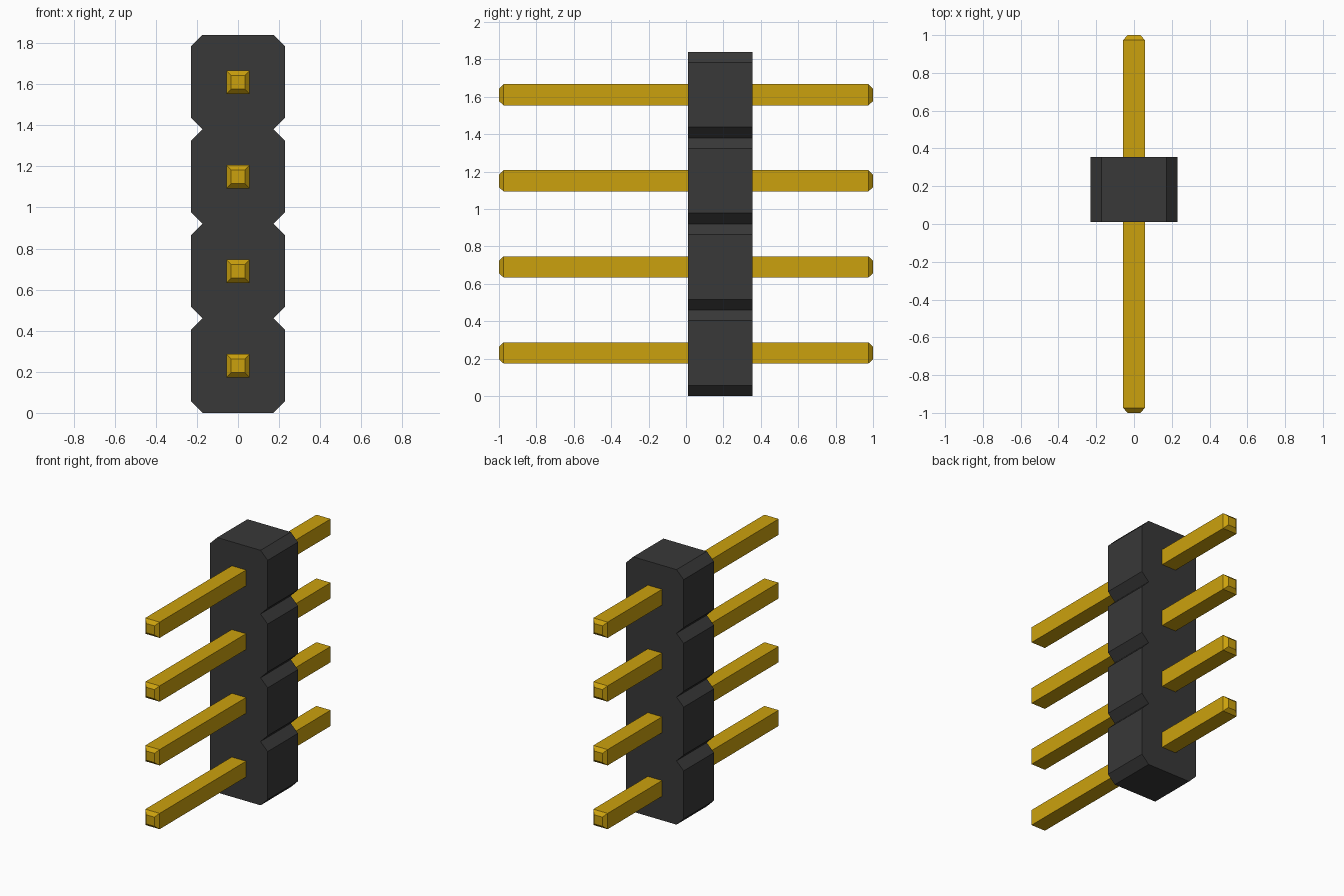
import bpy
import bmesh

old = bpy.data.objects.get("Cube")
if old:
    bpy.data.objects.remove(old, do_unlink=True)

COUNT, PITCH = 4, 0.46
HALF, CUT = 0.23, 0.057        # housing half width and corner chamfer
BACK, FRONT = 0.355, 0.01      # housing depth range
PIN, TIP, TAPER = 0.057, 0.033, 0.025


def make_material(name, colour):
    mat = bpy.data.materials.new(name)
    mat.use_nodes = True
    mat.diffuse_color = colour
    mat.node_tree.nodes["Principled BSDF"].inputs["Base Color"].default_value = colour
    return mat


def loft(name, rings, mat):
    """Join equal-length rings of points into a closed solid."""
    bm = bmesh.new()
    loops = [[bm.verts.new(p) for p in ring] for ring in rings]
    n = len(loops[0])
    for a, b in zip(loops, loops[1:]):
        for i in range(n):
            j = (i + 1) % n
            bm.faces.new((a[i], a[j], b[j], b[i]))
    bm.faces.new(loops[0])
    bm.faces.new(loops[-1])
    bmesh.ops.recalc_face_normals(bm, faces=bm.faces)
    mesh = bpy.data.meshes.new(name)
    bm.to_mesh(mesh)
    bm.free()
    mesh.materials.append(mat)
    obj = bpy.data.objects.new(name, mesh)
    bpy.context.collection.objects.link(obj)
    return obj


black = make_material("black plastic", (0.04, 0.04, 0.04, 1))
gold = make_material("gold metal", (0.60, 0.355, 0.004, 1))

# Housing: notched outline, mirrored left to right, swept through its depth
side = [(HALF - CUT, 0)]
for i in range(COUNT):
    base = i * PITCH
    side += [(HALF, base + CUT), (HALF, base + PITCH - CUT),
             (HALF - CUT, base + PITCH)]
outline = side + [(-x, z) for x, z in reversed(side)]
loft("housing", [[(x, y, z) for x, z in outline] for y in (FRONT, BACK)], black)

# Pins: square bars with tapered tips at both ends
sections = [(-1, TIP), (-1 + TAPER, PIN), (1 - TAPER, PIN), (1, TIP)]
corners = [(-1, -1), (1, -1), (1, 1), (-1, 1)]
for i in range(COUNT):
    z = (i + 0.5) * PITCH
    loft(f"pin_{i + 1}",
         [[(cx * r, y, z + cz * r) for cx, cz in corners] for y, r in sections], gold)
